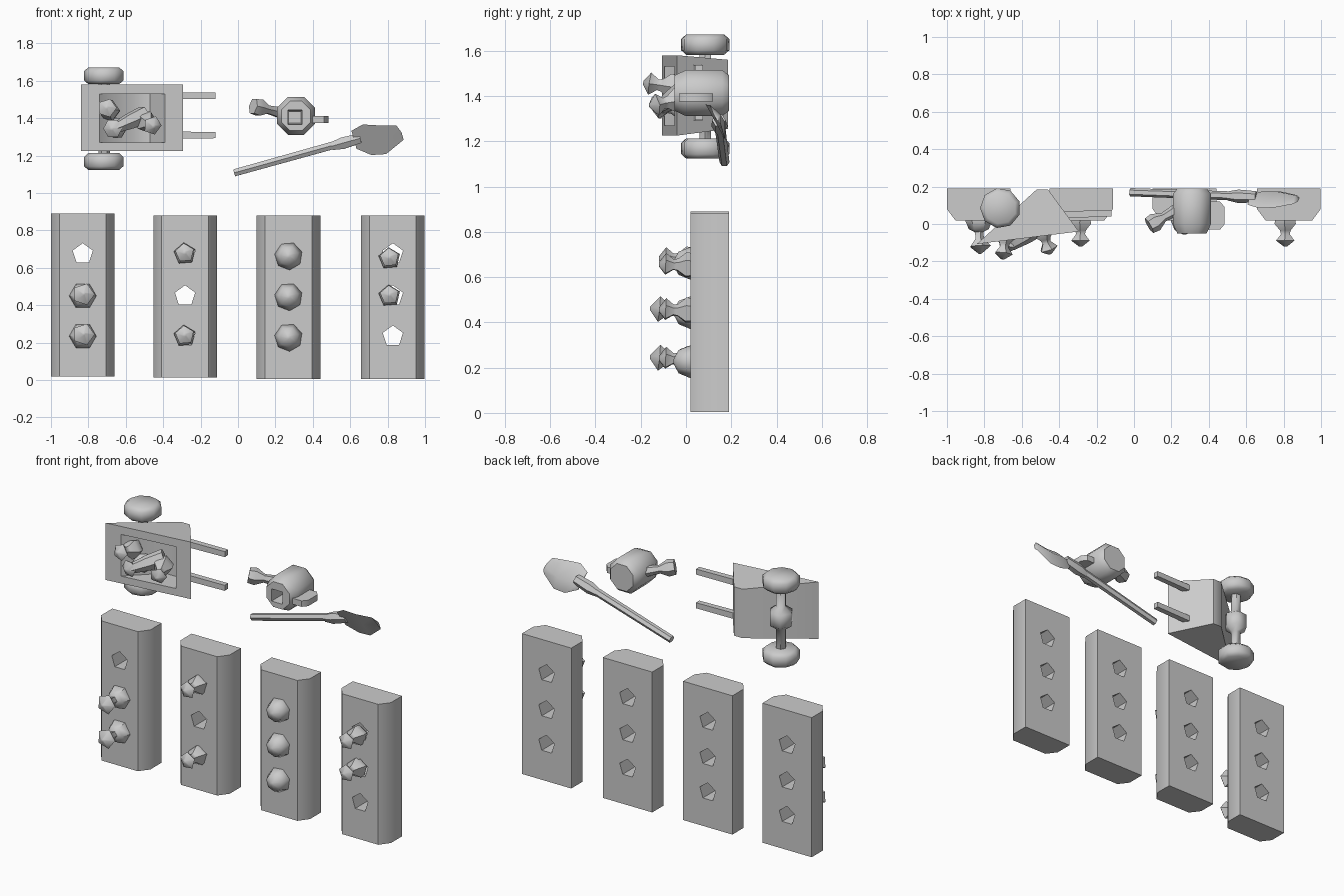
import bpy, bmesh, math
from mathutils import Vector

if "Cube" in bpy.data.objects:
    bpy.data.objects.remove(bpy.data.objects["Cube"])

def finish(bm, name, angle=50):
    bmesh.ops.recalc_face_normals(bm, faces=bm.faces)
    me = bpy.data.meshes.new(name)
    bm.to_mesh(me)
    bm.free()
    ob = bpy.data.objects.new(name, me)
    bpy.context.collection.objects.link(ob)
    select(ob)
    bpy.ops.object.shade_smooth_by_angle(angle=math.radians(angle))
    return ob

def select(ob):
    bpy.ops.object.select_all(action='DESELECT')
    ob.select_set(True)
    bpy.context.view_layer.objects.active = ob

def lathe(name, profile, origin, direction, segs=6, roll=0.0, angle=50):
    """Turn (radius, distance) pairs round an axis; ends are capped."""
    bm = bmesh.new()
    q = Vector(direction).to_track_quat('Z', 'Y')
    rings = []
    for r, h in profile:
        rings.append([bm.verts.new(Vector(origin) + q @ Vector((
            r * math.cos(roll + 2 * math.pi * i / segs),
            r * math.sin(roll + 2 * math.pi * i / segs), h))) for i in range(segs)])
    for a, b in zip(rings, rings[1:]):
        for i in range(segs):
            j = (i + 1) % segs
            bm.faces.new((a[i], a[j], b[j], b[i]))
    bm.faces.new(rings[0])
    bm.faces.new(rings[-1])
    return finish(bm, name, angle)

def prism(name, bottom, top, angle=50):
    """Join two matching outlines."""
    bm = bmesh.new()
    a = [bm.verts.new(p) for p in bottom]
    b = [bm.verts.new(p) for p in top]
    n = len(a)
    for i in range(n):
        bm.faces.new((a[i], a[(i + 1) % n], b[(i + 1) % n], b[i]))
    bm.faces.new(a)
    bm.faces.new(b)
    return finish(bm, name, angle)

def cut(ob, cutter):
    m = ob.modifiers.new("cut", 'BOOLEAN')
    m.operation, m.solver, m.object = 'DIFFERENCE', 'EXACT', cutter
    select(ob)
    bpy.ops.object.modifier_apply(modifier=m.name)
    bpy.data.objects.remove(cutter)
    bpy.ops.object.shade_smooth_by_angle(angle=math.radians(50))

OUT = (0, -1, 0)
HOLES = (0.235, 0.45, 0.675)
BALL = [(0.01, -0.075), (0.053, -0.053), (0.075, 0), (0.053, 0.053), (0.01, 0.075)]

# Four planting beds: flat back, chamfered front, three holes each
beds = [(-0.83, 0.02, 0.89), (-0.283, 0.015, 0.88), (0.27, 0.005, 0.88), (0.828, 0.005, 0.88)]
for n, (cx, z0, z1) in enumerate(beds):
    out = [(-0.17, 0.19), (0.17, 0.19), (0.17, 0.08), (0.125, 0.02), (-0.125, 0.02), (-0.17, 0.08)]
    bed = prism(f"planting_bed_{n + 1}", [(cx + x, y, z0) for x, y in out],
                [(cx + x, y, z1) for x, y in out])
    for z in HOLES:
        cut(bed, lathe("hole_cutter", [(0.057, 0), (0.057, 0.4)],
                       (cx, 0.25, z), OUT, 5, math.pi / 2))

# Bed 1: round roots with leafy tops
for z in HOLES[:2]:
    lathe("round_root", BALL, (-0.83, 0.025, z), OUT, 6)
    lathe("root_leaves", [(0.025, 0), (0.025, 0.05), (0.06, 0.09), (0.008, 0.13)],
          (-0.83, -0.03, z), (0.05, -1, 0.1), 5)

# Beds 2 and 4: long roots with a neck and flared top
LONG = [(0.03, -0.06), (0.055, -0.03), (0.06, 0.01), (0.03, 0.045),
        (0.025, 0.065), (0.052, 0.10), (0.01, 0.13)]
for x, z in ((-0.285, HOLES[0]), (-0.285, HOLES[2]), (0.81, HOLES[1]), (0.81, 0.65)):
    lathe("long_root", LONG, (x, 0.01, z), (0, -1, 0.05), 5, 0.4)

# Bed 3: plain round crops
for z in (0.228, 0.445, 0.663):
    lathe("round_crop", BALL, (0.27, 0.02, z), OUT, 7, 0.3)

# Cart tray: wedge-shaped tub opening to the front
wedge = [(-0.84, -0.107), (-0.295, -0.04), (-0.46, 0.185), (-0.52, 0.185)]
tray = prism("cart_tray", [(x, y, 1.225 + 0.03 * (y > 0)) for x, y in wedge],
             [(x, y, 1.58 - 0.02 * (y > 0)) for x, y in wedge])
inner = [(-0.84, -0.19), (-0.33, -0.15), (-0.47, 0.08), (-0.56, 0.08)]
cut(tray, prism("tray_cutter", [(x, y, 1.27) for x, y in inner],
                [(x, y, 1.53) for x, y in inner]))

# Cart handles, wheels and axle
for z in (1.52, 1.31):
    lathe("cart_handle", [(0.026, 0), (0.024, 0.25)], (-0.37, 0.05, z), (1, 0.03, 0), 4, math.pi / 4)
for z in (1.627, 1.168):
    lathe("cart_wheel", [(0.085, -0.045), (0.108, -0.025), (0.108, 0.025), (0.085, 0.045)],
          (-0.715, 0.085, z), (0, 0, 1), 9)
lathe("cart_axle", [(0.03, -0.23), (0.03, -0.07), (0.07, -0.04), (0.07, 0.04), (0.03, 0.07), (0.03, 0.23)],
      (-0.715, 0.085, 1.4), (0, 0, 1), 6)

# Harvest lying in the cart
lathe("cart_root", LONG, (-0.69, -0.06, 1.44), (-0.1, -1, 0.15), 5)
lathe("cart_root", LONG, (-0.49, -0.04, 1.38), (0.35, -1, -0.2), 5)
lathe("cart_root", [(0.05, 0), (0.045, 0.1), (0.03, 0.2), (0.01, 0.24)],
      (-0.5, -0.01, 1.42), (-0.75, -0.5, -0.35), 6)
lathe("cart_root", LONG, (-0.65, -0.02, 1.35), (-0.2, -1, -0.05), 6)

# Watering can: body with opening, spout and handle
body = lathe("can_body", [(0.085, 0), (0.11, 0.03), (0.11, 0.19), (0.085, 0.24)],
             (0.31, 0.19, 1.413), OUT, 8, math.pi / 8)
cut(body, lathe("can_cutter", [(0.045, 0), (0.06, 0.2)], (0.305, 0.07, 1.405), OUT, 4, math.pi / 4))
lathe("can_spout", [(0.035, 0), (0.025, 0.11), (0.05, 0.16), (0.045, 0.2)],
      (0.25, 0.09, 1.425), (-0.85, -0.5, 0.2), 6)
grip = [(0.38, 0.12), (0.46, 0.12), (0.485, 0.09), (0.485, 0.0), (0.46, -0.03), (0.38, -0.03)]
prism("can_handle", [(x, y, 1.375) for x, y in grip], [(x, y, 1.412) for x, y in grip])

# Shovel: slim shaft, socket and dished blade
lathe("shovel_shaft", [(0.022, 0), (0.024, 0.6)], (-0.02, 0.17, 1.108), (0.97, -0.035, 0.27), 6)
lathe("shovel_socket", [(0.024, 0), (0.036, 0.06), (0.03, 0.16)],
      (0.5, 0.15, 1.25), (0.97, -0.03, 0.27), 6)
stations = [(0.62, 1.285, 0.05), (0.69, 1.285, 0.085), (0.77, 1.285, 0.08), (0.86, 1.317, 0.045), (0.88, 1.305, 0.02)]
bm = bmesh.new()
rows = []
for x, z, w in stations:
    side = Vector((-0.27, 0, 0.96)) * w
    mid = Vector((x, 0.13, z))
    offs = [(-1, 0.045), (0, 0.0), (1, -0.045), (0, 0.045)]
    rows.append([bm.verts.new(mid + side * s + Vector((0, d * w / 0.085, 0))) for s, d in offs])
for a, b in zip(rows, rows[1:]):
    for i in range(4):
        bm.faces.new((a[i], a[(i + 1) % 4], b[(i + 1) % 4], b[i]))
bm.faces.new(rows[0])
bm.faces.new(rows[-1])
finish(bm, "shovel_blade")
